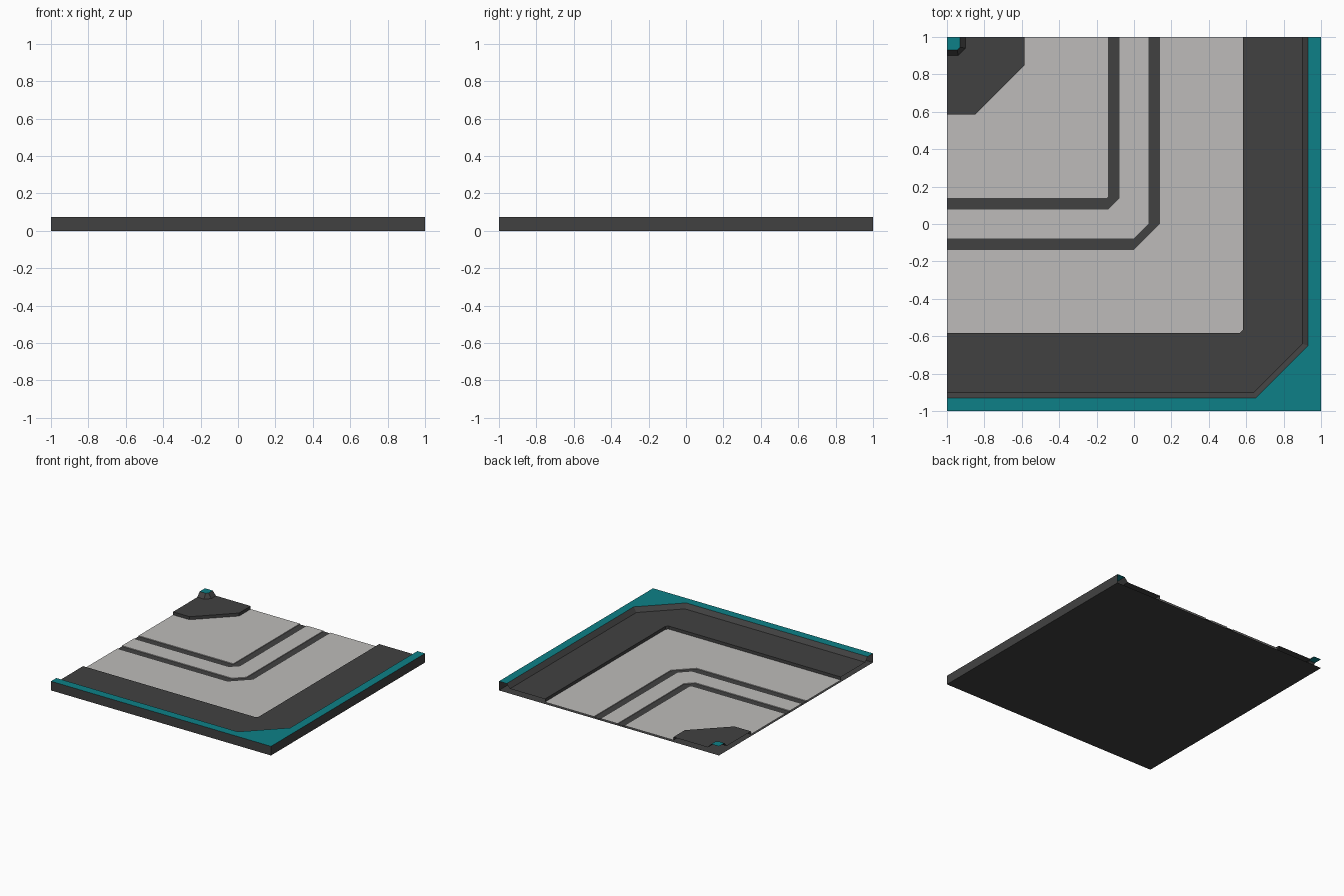
import bpy, bmesh

if "Cube" in bpy.data.objects:
    bpy.data.objects.remove(bpy.data.objects["Cube"])

TOP, SHOULDER, ROAD, LINE = 0.075, 0.04, 0.015, 0.009   # surface heights


def material(name, rgb):
    m = bpy.data.materials.new(name)
    m.diffuse_color = (*rgb, 1)
    m.use_nodes = True
    m.node_tree.nodes["Principled BSDF"].inputs["Base Color"].default_value = m.diffuse_color
    return m


DARK = material("dark_grey", (0.053, 0.053, 0.053))
LIGHT = material("light_grey", (0.51, 0.50, 0.49))
TEAL = material("teal", (0.004, 0.216, 0.242))


def bend(d, c, z):
    """L-shaped path round the bend at offset d, its corner cut from c."""
    return [(-1, -d, z), (c, -d, z), (d, -c, z), (d, 1, z)]


def strip(name, mat, *levels):
    """Sweep a cross-section (list of d, c, z) round the bend."""
    bm = bmesh.new()
    rows = [[bm.verts.new(p) for p in bend(*lv)] for lv in levels]
    for p, q in zip(rows, rows[1:]):
        for i in range(3):
            bm.faces.new((p[i], q[i], q[i + 1], p[i + 1]))
    bmesh.ops.remove_doubles(bm, verts=bm.verts, dist=1e-5)
    bmesh.ops.dissolve_degenerate(bm, edges=bm.edges, dist=1e-5)
    me = bpy.data.meshes.new(name)
    bm.to_mesh(me)
    bm.free()
    me.materials.append(mat)
    ob = bpy.data.objects.new(name, me)
    bpy.context.collection.objects.link(ob)


# inside corner: raised kerb post, sloped kerb face, shoulder
strip("inner_kerb_top", TEAL, (-1, -1, TOP), (-0.93, -0.945, TOP))
strip("inner_shoulder", DARK, (-0.93, -0.945, TOP), (-0.9, -0.94, SHOULDER),
      (-0.585, -0.85, SHOULDER), (-0.585, -0.85, ROAD))

# road surface with two sunken centre lines
strip("inner_lane", LIGHT, (-0.585, -0.85, ROAD), (-0.138, -0.148, ROAD), (-0.138, -0.148, LINE))
strip("inner_centre_line", DARK, (-0.138, -0.148, LINE), (-0.077, -0.138, LINE))
strip("median", LIGHT, (-0.077, -0.138, LINE), (-0.077, -0.138, ROAD),
      (0.077, 0, ROAD), (0.077, 0, LINE))
strip("outer_centre_line", DARK, (0.077, 0, LINE), (0.138, 0, LINE))
strip("outer_lane", LIGHT, (0.138, 0, LINE), (0.138, 0, ROAD), (0.583, 0.565, ROAD))

# outside of the bend: shoulder, sloped kerb face, kerb top, outer walls
strip("outer_shoulder", DARK, (0.583, 0.565, ROAD), (0.583, 0.565, SHOULDER),
      (0.9, 0.64, SHOULDER), (0.93, 0.65, TOP))
strip("outer_kerb_top", TEAL, (0.93, 0.65, TOP), (1, 1, TOP))
strip("outer_wall", DARK, (1, 1, TOP), (1, 1, 0))

# underside, facing down
strip("underside", DARK, (1, 1, 0), (-1, -1, 0))
